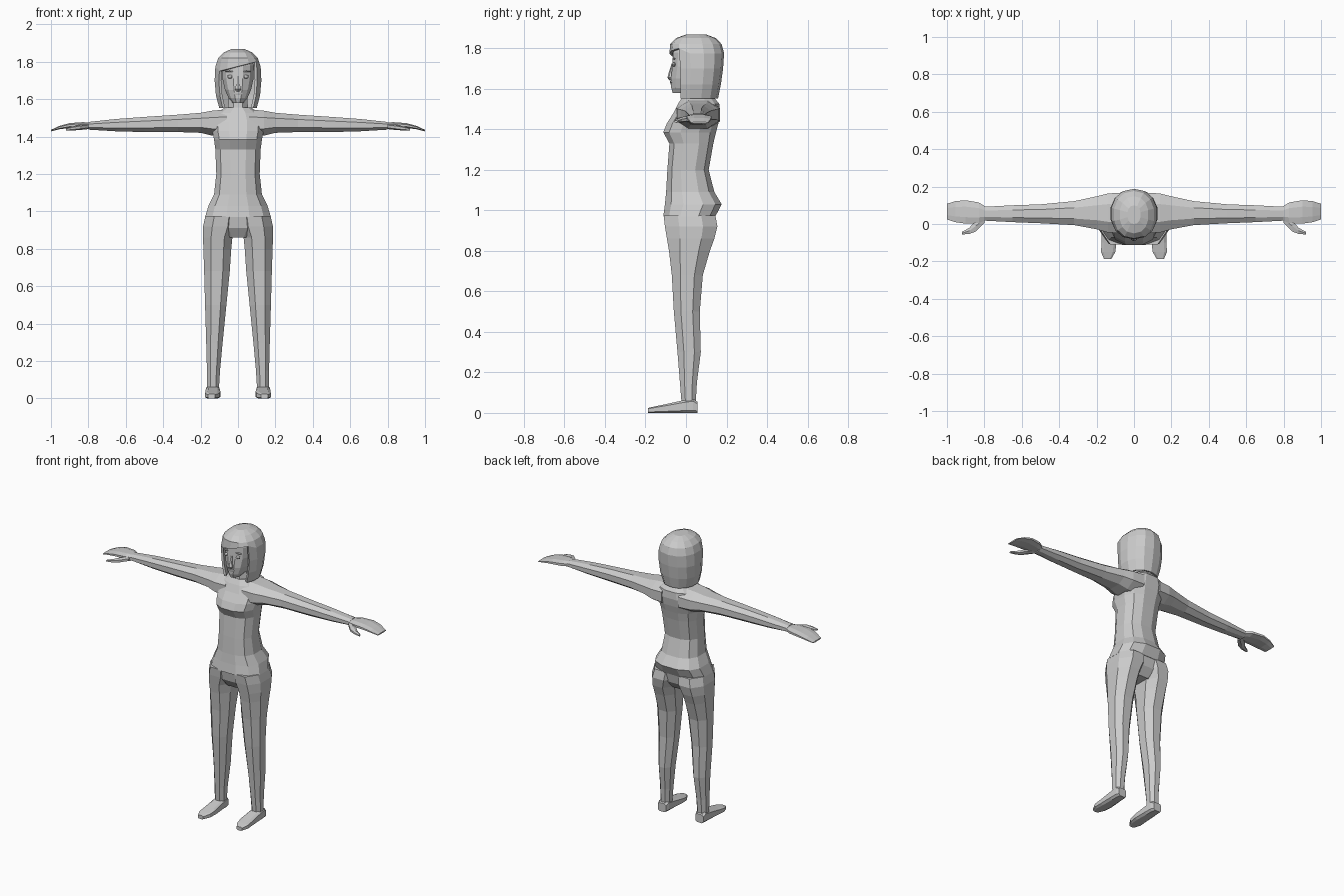
import bpy, bmesh, math


def section(n, p):
    # rounded-box cross-section with n sides, scaled to fill -1..1
    pts = []
    for i in range(n):
        a = 2 * math.pi * (i + 0.5) / n
        c, s = math.cos(a), math.sin(a)
        pts.append((math.copysign(abs(c) ** p, c), math.copysign(abs(s) ** p, s)))
    ma = max(abs(u) for u, v in pts)
    mb = max(abs(v) for u, v in pts)
    return [(u / ma, v / mb) for u, v in pts]


def loft(name, rings, axis='z', n=8, p=0.9, mirror=False, edit=None):
    # each ring: position on axis, then min/max of the two other axes
    bm = bmesh.new()
    loops = []
    for t, a0, a1, b0, b1 in rings:
        loop = []
        for u, v in section(n, p):
            a, b = (a0 + a1) / 2 + u * (a1 - a0) / 2, (b0 + b1) / 2 + v * (b1 - b0) / 2
            co = {'x': (t, a, b), 'y': (a, t, b), 'z': (a, b, t)}[axis]
            loop.append(bm.verts.new(co))
        loops.append(loop)
    for l0, l1 in zip(loops, loops[1:]):
        for i in range(n):
            j = (i + 1) % n
            bm.faces.new((l0[i], l0[j], l1[j], l1[i]))
    bm.faces.new(loops[0])
    bm.faces.new(loops[-1])
    bmesh.ops.recalc_face_normals(bm, faces=bm.faces)
    if edit:
        edit(bm)
    me = bpy.data.meshes.new(name)
    bm.to_mesh(me)
    bm.free()
    ob = bpy.data.objects.new(name, me)
    bpy.context.collection.objects.link(ob)
    if mirror:
        ob.modifiers.new("mirror", 'MIRROR').use_mirror_merge = False
    return ob


def sym(rows):
    # rings symmetric about x = 0: (z, half width, y front, y back)
    return [(z, -w, w, f, b) for z, w, f, b in rows]


# shirt body and neck
loft("shirt", sym([
    (0.97, .176, -.112, .145), (1.03, .158, -.104, .176), (1.09, .128, -.098, .14),
    (1.2, .116, -.092, .112), (1.33, .121, -.082, .135), (1.385, .128, -.112, .148),
    (1.43, .138, -.094, .16), (1.48, .14, -.062, .168), (1.525, .115, -.04, .165),
    (1.555, .07, -.02, .14)]), n=12, p=.8)
loft("neck", sym([(1.53, .055, -.02, .11), (1.63, .048, -.01, .1)]))

# trousers
loft("pelvis", sym([(.86, .09, -.06, .09), (.91, .14, -.095, .13), (.985, .168, -.108, .145)]),
     n=12, p=.8)
loft("leg", [
    (.975, .0, .174, -.11, .145), (.92, .005, .187, -.104, .155), (.86, .03, .187, -.094, .14),
    (.8, .036, .185, -.084, .118), (.68, .044, .181, -.07, .083), (.5, .062, .176, -.06, .068),
    (.3, .082, .17, -.042, .073), (.15, .096, .166, -.03, .054), (.05, .102, .166, -.022, .048)],
    mirror=True)

# shoes
loft("shoe", [
    (.056, .108, .165, 0, .055), (.035, .1, .17, 0, .07), (-.015, .098, .172, 0, .062),
    (-.1, .094, .174, 0, .043), (-.15, .1, .176, 0, .033), (-.188, .122, .16, 0, .024)],
    axis='y', p=.5, mirror=True)

# sleeves
loft("arm", [
    (.06, -.05, .168, 1.4, 1.545), (.14, -.045, .163, 1.405, 1.538), (.2, -.028, .148, 1.42, 1.527),
    (.32, -.006, .122, 1.424, 1.517), (.5, .004, .105, 1.424, 1.505), (.65, .01, .1, 1.428, 1.494),
    (.8, .018, .092, 1.437, 1.478)], axis='x', mirror=True)

# hands
loft("hand", [
    (.78, .025, .085, 1.442, 1.474), (.83, .005, .115, 1.444, 1.477), (.9, .002, .127, 1.446, 1.472),
    (.955, .01, .122, 1.439, 1.457), (1.0, .025, .108, 1.428, 1.436)], axis='x', mirror=True)
loft("thumb", [
    (.8, .005, .05, 1.44, 1.468), (.845, -.04, .02, 1.435, 1.463), (.88, -.053, -.02, 1.433, 1.455),
    (.92, -.056, -.042, 1.432, 1.444)], axis='x', n=6, mirror=True)

# head
loft("head", sym([
    (1.58, .028, -.066, .03), (1.605, .05, -.073, .09), (1.65, .07, -.074, .12),
    (1.71, .083, -.068, .14), (1.78, .085, -.064, .14), (1.83, .06, -.04, .12)]), n=12)
loft("nose", sym([(1.64, .008, -.08, -.06), (1.655, .017, -.092, -.06),
                  (1.68, .009, -.085, -.06), (1.725, .005, -.071, -.06)]), n=6)
loft("mouth", sym([(1.622, .012, -.077, -.06), (1.63, .026, -.078, -.06),
                   (1.638, .014, -.08, -.06)]), n=6)
for name, x, z, size in (("eye", .043, 1.72, (.014, .01, .01)), ("eyebrow", .045, 1.748, (.024, .008, .004))):
    for s in (-1, 1):
        bpy.ops.mesh.primitive_uv_sphere_add(segments=8, ring_count=6, radius=1,
                                             location=(s * x, -.06, z))
        ob = bpy.context.object
        ob.name = name
        ob.scale = size


def open_face(bm):
    # cut the face opening, open the bottom and slant the fringe
    gone = []
    for f in bm.faces:
        c = f.calc_center_median()
        if c.z < 1.56 or (c.z < 1.77 and c.y < 0 and abs(c.x) < .085):
            gone.append(f)
    bmesh.ops.delete(bm, geom=gone, context='FACES')
    for v in bm.verts:
        if abs(v.co.z - 1.775) < .001 and v.co.y < 0:
            v.co.z += .25 * v.co.x


# bobbed hair with a swept fringe
hair = loft("hair", sym([
    (1.552, .1, -.065, .158), (1.62, .118, -.07, .172), (1.7, .125, -.072, .183),
    (1.775, .121, -.082, .188), (1.82, .106, -.078, .176), (1.85, .076, -.05, .148),
    (1.868, .035, .0, .1)]), n=14, p=.9, edit=open_face)
m = hair.modifiers.new("thickness", 'SOLIDIFY')
m.thickness = .014
m.offset = -1
